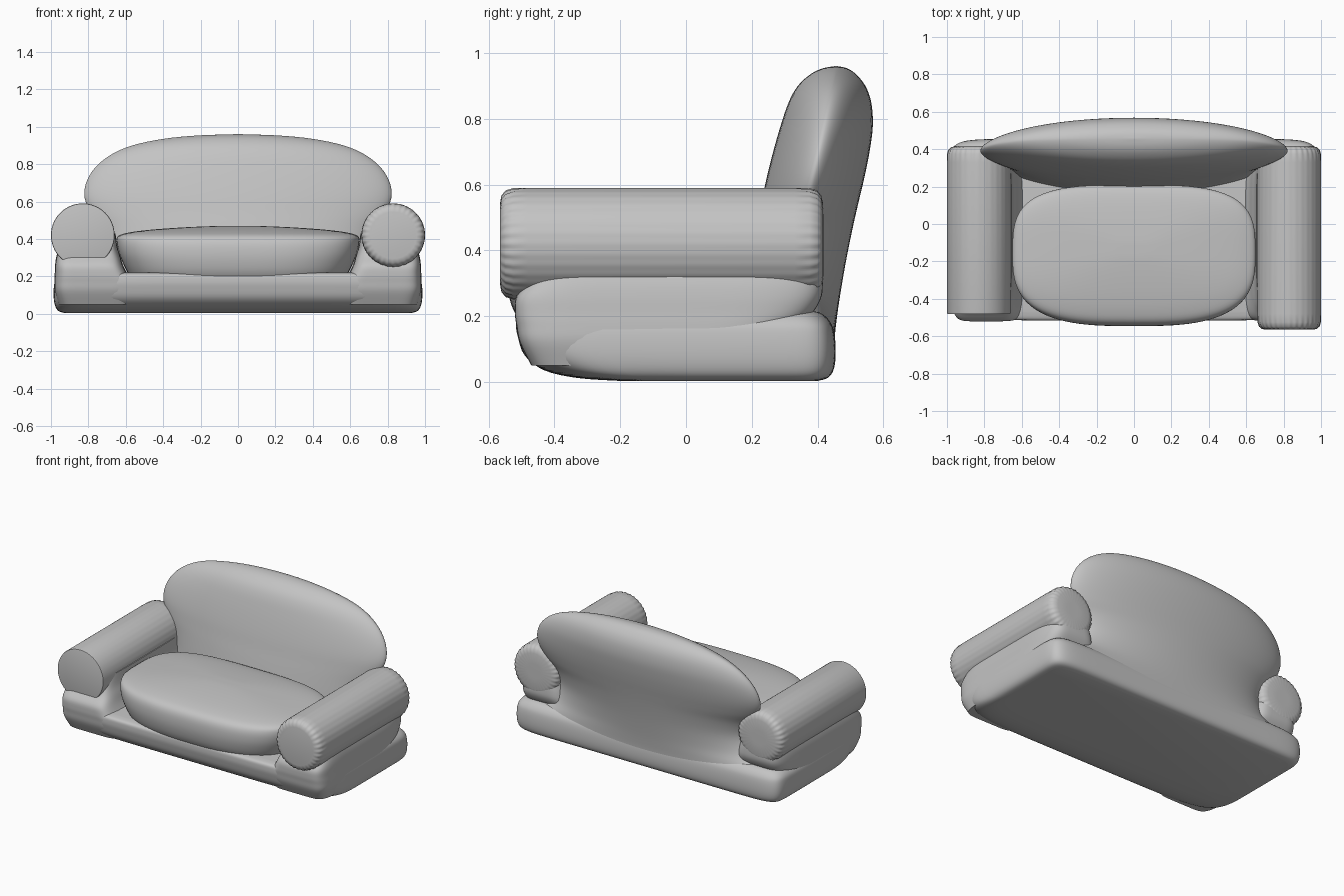
import bpy, bmesh, math

fabric = bpy.data.materials.new("grey fabric")
fabric.diffuse_color = (0.55, 0.55, 0.55, 1)


def spow(v, p):
    return math.copysign(abs(v) ** p, v)


def smooth_levels(levels, steps=4):
    """Catmull-Rom interpolation between the given cross-section rows."""
    out = []
    n = len(levels)
    for i in range(n - 1):
        a, b, c, d = (levels[max(i - 1, 0)], levels[i], levels[i + 1], levels[min(i + 2, n - 1)])
        for s in range(steps):
            t = s / steps
            out.append([0.5 * (2 * q + (r - p) * t + (2 * p - 5 * q + 4 * r - w) * t * t
                               + (3 * q - p - 3 * r + w) * t ** 3)
                        for p, q, r, w in zip(a, b, c, d)])
    out.append(list(levels[-1]))
    return out


def loft(name, levels, ring, segments=96, angle=40):
    """Skin closed rings, one for each level, and cap both ends."""
    bm = bmesh.new()
    rings = [[bm.verts.new(ring(row, 2 * math.pi * k / segments)) for k in range(segments)]
             for row in levels]
    for a, b in zip(rings, rings[1:]):
        for k in range(segments):
            m = (k + 1) % segments
            bm.faces.new((a[k], a[m], b[m], b[k]))
    bm.faces.new(rings[0])
    bm.faces.new(rings[-1])
    bmesh.ops.recalc_face_normals(bm, faces=bm.faces)
    mesh = bpy.data.meshes.new(name)
    bm.to_mesh(mesh)
    bm.free()
    for p in mesh.polygons:
        p.use_smooth = True
    mesh.set_sharp_from_angle(angle=math.radians(angle))
    mesh.materials.append(fabric)
    obj = bpy.data.objects.new(name, mesh)
    bpy.context.collection.objects.link(obj)
    return obj


def soft_box(front_power, rear_power, sign=1):
    """Rounded rectangle ring; rows are z, x0, x1, y0, y1."""
    def ring(row, t):
        z, x0, x1, y0, y1 = row
        p = 2 / (rear_power if math.sin(t) > 0 else front_power)
        x = (x0 + x1) / 2 + (x1 - x0) / 2 * spow(math.cos(t), p)
        y = (y0 + y1) / 2 + (y1 - y0) / 2 * spow(math.sin(t), p)
        return sign * x, y, z
    return ring


def lens(row, t):
    """Pillow section; rows are z, half width, front y, edge y, rear y."""
    z, w, yf, ye, yr = row
    s = spow(math.sin(t), 1.15)
    return w * math.cos(t), ye + s * ((yr - ye) if s > 0 else (ye - yf)), z


# base with a rounded lower front and crisp rear corners
base = [(0.003, 0.92, -0.20, 0.40), (0.012, 0.955, -0.33, 0.43), (0.035, 0.975, -0.43, 0.448),
        (0.08, 0.985, -0.49, 0.455), (0.14, 0.985, -0.512, 0.452), (0.18, 0.975, -0.517, 0.44),
        (0.21, 0.94, -0.51, 0.41), (0.22, 0.88, -0.47, 0.36)]
loft("base", smooth_levels([(z, -w, w, a, b) for z, w, a, b in base]), soft_box(7, 14))

# padded supports below the arms
support = [(0.05, 0.56, 0.96, -0.47, 0.30), (0.12, 0.56, 0.98, -0.505, 0.31),
           (0.17, 0.565, 0.982, -0.515, 0.34), (0.21, 0.59, 0.98, -0.52, 0.385),
           (0.26, 0.615, 0.978, -0.515, 0.412), (0.31, 0.63, 0.97, -0.475, 0.415),
           (0.36, 0.645, 0.95, -0.45, 0.41), (0.43, 0.655, 0.90, -0.42, 0.40)]
for side, sign in (("left", -1), ("right", 1)):
    loft(side + "_arm_support", smooth_levels(support), soft_box(7, 5, sign))

# seat cushion with a gently domed top
seat = [(0.15, 0.56, -0.48, 0.20), (0.21, 0.585, -0.52, 0.205), (0.26, 0.61, -0.538, 0.21),
        (0.32, 0.635, -0.546, 0.21), (0.38, 0.648, -0.54, 0.21), (0.415, 0.642, -0.515, 0.205),
        (0.435, 0.58, -0.46, 0.18), (0.45, 0.46, -0.38, 0.12), (0.462, 0.29, -0.28, 0.02),
        (0.469, 0.12, -0.19, -0.08), (0.47, 0.02, -0.14, -0.12)]
loft("seat_cushion", smooth_levels([(z, -w, w, a, b) for z, w, a, b in seat]), soft_box(3, 3.4))

# leaning backrest, flared at the foot and pinched between the arms
back = [(0.05, 0.92, 0.15, 0.41, 0.45), (0.13, 0.92, 0.15, 0.41, 0.452),
        (0.19, 0.83, 0.16, 0.385, 0.458), (0.26, 0.74, 0.175, 0.35, 0.468),
        (0.36, 0.70, 0.19, 0.335, 0.485), (0.46, 0.725, 0.21, 0.345, 0.505),
        (0.54, 0.785, 0.228, 0.367, 0.523), (0.62, 0.82, 0.245, 0.386, 0.542),
        (0.70, 0.812, 0.265, 0.404, 0.558), (0.78, 0.765, 0.288, 0.421, 0.568),
        (0.85, 0.68, 0.312, 0.436, 0.563), (0.90, 0.565, 0.34, 0.447, 0.545),
        (0.935, 0.40, 0.378, 0.452, 0.517), (0.953, 0.22, 0.415, 0.455, 0.49),
        (0.96, 0.02, 0.453, 0.456, 0.459)]
loft("backrest", smooth_levels(back), lens, segments=112)


# rolled arms with gathered ends; rows are y, radius, depth of the gathers
def arm_ring(sign):
    def ring(row, t):
        y, r, gather = row
        r *= 1 + gather * math.cos(32 * t)
        return sign * 0.83 + r * math.cos(t), y, 0.42 + r * math.sin(t)
    return ring


rounded = [(-0.565, 0.125, 0), (-0.561, 0.145, 0.012), (-0.548, 0.160, 0.014),
           (-0.525, 0.168, 0.008), (-0.48, 0.17, 0)]
flat = [(-0.482, 0.162, 0), (-0.48, 0.168, 0), (-0.472, 0.17, 0)]
rear = [(0.33, 0.17, 0), (0.375, 0.168, 0.008), (0.398, 0.160, 0.014),
        (0.411, 0.145, 0.012), (0.417, 0.12, 0.004), (0.418, 0.05, 0)]
loft("left_arm", flat + rear, arm_ring(-1), segments=192)
loft("right_arm", rounded + rear, arm_ring(1), segments=192)
